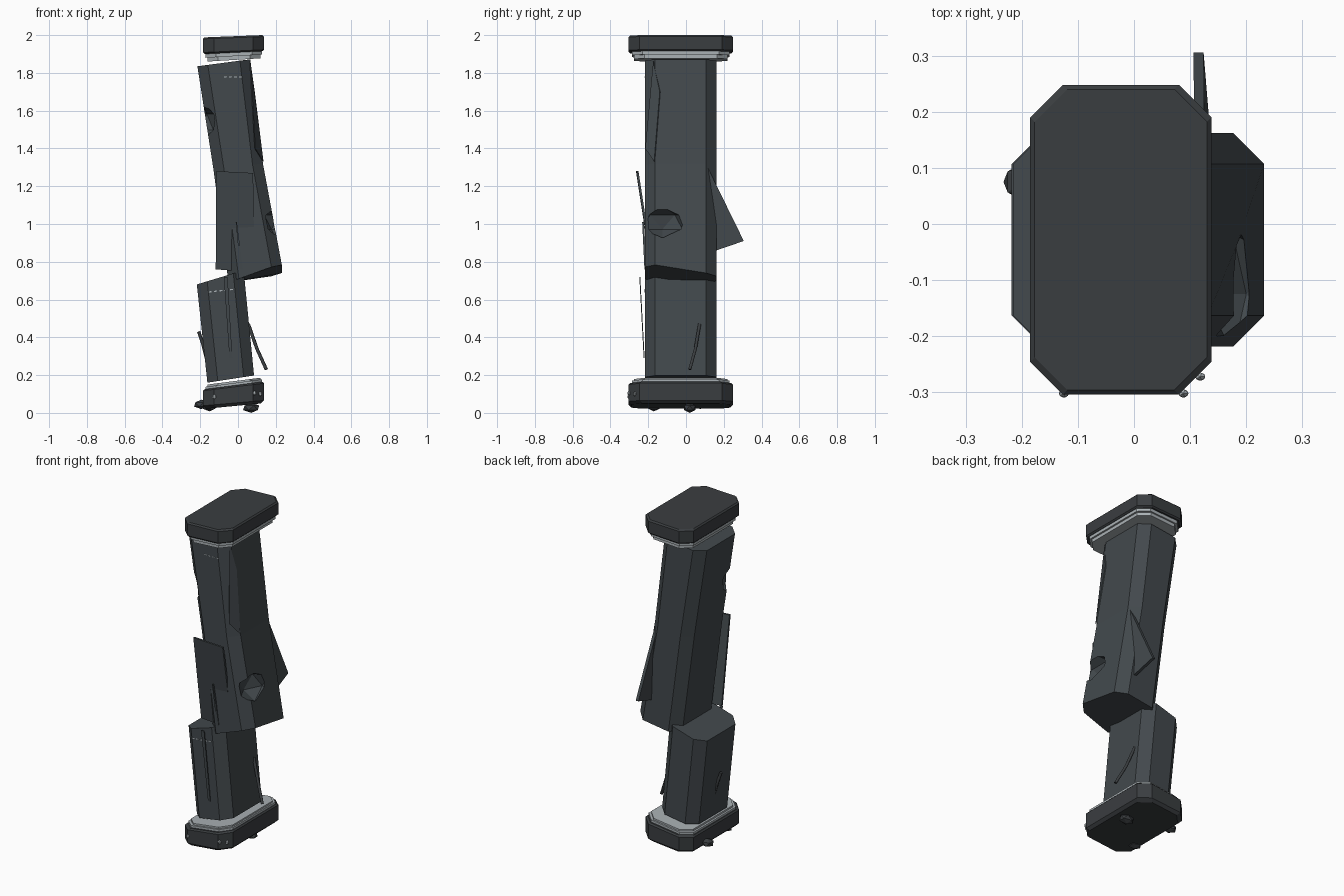
import bpy, bmesh
from mathutils import Vector

if "Cube" in bpy.data.objects:
    bpy.data.objects.remove(bpy.data.objects["Cube"])


def material(name, rgb):
    m = bpy.data.materials.new(name)
    m.use_nodes = True
    m.diffuse_color = (*rgb, 1)
    m.node_tree.nodes["Principled BSDF"].inputs["Base Color"].default_value = (*rgb, 1)
    return m


STONE = material("slate stone", (0.055, 0.066, 0.073))
DARK = material("dark cap stone", (0.042, 0.047, 0.051))
TRIM = material("pale grey trim", (0.40, 0.44, 0.46))


def finish(name, bm, mat):
    bmesh.ops.recalc_face_normals(bm, faces=bm.faces)
    mesh = bpy.data.meshes.new(name)
    bm.to_mesh(mesh)
    bm.free()
    mesh.materials.append(mat)
    ob = bpy.data.objects.new(name, mesh)
    bpy.context.collection.objects.link(ob)
    return ob


def octagon(x0, x1, y0, y1, c, zl, zr, slope=0):
    """Chamfered rectangle whose height runs from zl at x0 to zr at x1."""
    xy = [(x0 + c, y0), (x1 - c, y0), (x1, y0 + c), (x1, y1 - c),
          (x1 - c, y1), (x0 + c, y1), (x0, y1 - c), (x0, y0 + c)]
    ym = (y0 + y1) / 2
    return [(x, y, zl + (zr - zl) * (x - x0) / (x1 - x0)
             + slope * (y - ym) * (x - x0) / (x1 - x0)) for x, y in xy]


def loft(name, rings, mat):
    bm = bmesh.new()
    loops = [[bm.verts.new(p) for p in r] for r in rings]
    for a, b in zip(loops, loops[1:]):
        for i in range(len(a)):
            j = (i + 1) % len(a)
            bm.faces.new((a[i], a[j], b[j], b[i]))
    bm.faces.new(loops[0])
    bm.faces.new(loops[-1])
    return finish(name, bm, mat)


def slab(name, outline, offset, mat):
    """Flat outline given thickness along an offset."""
    o = Vector(offset)
    return loft(name, [outline, [Vector(p) + o for p in outline]], mat)


def rock(name, centre, radii, mat, detail=1):
    bm = bmesh.new()
    bmesh.ops.create_icosphere(bm, subdivisions=detail, radius=1)
    for v in bm.verts:
        v.co = Vector(c + a * r for c, a, r in zip(centre, v.co, radii))
    return finish(name, bm, mat)


def rod(name, points, radius, mat):
    curve = bpy.data.curves.new(name, "CURVE")
    curve.dimensions = "3D"
    curve.bevel_depth = radius
    curve.bevel_resolution = 1
    curve.use_fill_caps = True
    s = curve.splines.new("POLY")
    s.points.add(len(points) - 1)
    for p, co in zip(s.points, points):
        p.co = (*co, 1)
    curve.materials.append(mat)
    ob = bpy.data.objects.new(name, curve)
    bpy.context.collection.objects.link(ob)


def bite(target, centre, radii):
    cutter = rock("bite_cutter", centre, radii, STONE)
    mod = target.modifiers.new("bite", "BOOLEAN")
    mod.operation = "DIFFERENCE"
    mod.solver = "EXACT"
    mod.object = cutter
    bpy.context.view_layer.objects.active = target
    bpy.ops.object.modifier_apply(modifier=mod.name)
    bpy.data.objects.remove(cutter)


# End caps with softened rims
def cap(name, lows, highs, rim_low, rim_high):
    def ring(inset, zs, dz):
        return octagon(-.185 + inset, .138 - inset, -.304 + inset, .248 - inset,
                       .058, zs[0] + dz, zs[1] + dz)
    loft(name, [ring(rim_low, lows, 0), ring(0, lows, rim_low),
                ring(0, highs, -rim_high), ring(rim_high, highs, 0)], DARK)


cap("top_cap", (1.9, 1.915), (1.988, 2.0), .008, .008)
cap("foot_cap", (.022, .05), (.125, .165), .016, .008)


# Pale stepped collars between caps and shaft
def collar(name, inset, zl, zr, h):
    loft(name, [octagon(-.172 + inset, .128 - inset, -.285 + inset, .23 - inset,
                        .055, zl + d, zr + d) for d in (0, h)], TRIM)


collar("top_collar", 0, 1.88, 1.897, .022)
collar("top_collar_step", .01, 1.86, 1.877, .022)
collar("foot_collar", 0, .118, .158, .02)
collar("foot_collar_step", .01, .132, .168, .018)

# Broken shaft: leaning upper piece and lower stump
Y = (-.218, .162)
upper = loft("upper_shaft", [
    octagon(-.05, .232, *Y, .055, .69, .762, -.16),
    octagon(-.13, .132, *Y, .055, 1.29, 1.32),
    octagon(-.215, .065, *Y, .055, 1.835, 1.872)], STONE)
bite(upper, (.2, -.125, 1.01), (.085, .125, .085))
bite(upper, (-.185, -.19, 1.54), (.075, .095, .095))

lower = loft("lower_shaft", [
    octagon(-.162, .085, *Y, .055, .16, .198),
    octagon(-.218, .03, *Y, .055, .68, .755)], STONE)

# Loose slab leaning on the front
slab("front_slab", [(-.115, -.265, 1.28), (.08, -.262, 1.27), (.085, -.205, .90),
                    (.01, -.185, .75), (-.118, -.185, .76)], (0, .012, 0), STONE)

# Split fin at the back
slab("back_fin", [(.108, .10, 1.33), (.106, .306, .91), (.118, .16, .86),
                  (.118, .10, .86)], (.018, 0, 0), STONE)

# Thin flake along the upper right front edge
slab("edge_flake", [(.062, -.17, 1.86), (.085, -.135, 1.70), (.131, -.165, 1.33),
                    (.088, -.212, 1.40)], (.004, -.004, 0), STONE)

# Narrow splinters on the front
slab("lower_splinter", [(-.075, -.247, .72), (-.055, -.247, .72),
                        (-.03, -.224, .29), (-.045, -.224, .29)], (0, .005, 0), STONE)
slab("upper_splinter", [(-.012, -.232, 1.01), (-.006, -.232, 1.01),
                        (.026, -.22, .76), (.012, -.22, .76)], (0, .01, 0), STONE)

# Bent rods sticking out of the stump
rod("right_rod", [(.055, .072, .47), (.10, .05, .34), (.15, .02, .23)], .009, DARK)
rod("left_rod", [(-.208, -.04, .43), (-.185, -.035, .36), (-.16, -.03, .26)], .009, DARK)

# Rubble under the foot
rock("left_rubble", (-.195, .075, .045), (.042, .035, .025), DARK)
rock("right_rubble", (.07, .02, .027), (.048, .035, .027), DARK)
rock("front_rubble", (-.15, -.17, .033), (.04, .035, .025), DARK)

# Small studs on the front and corner of the foot
for x, y, z in ((-.125, -.302, .085), (.088, -.302, .105), (.118, -.272, .10)):
    rock("foot_stud", (x, y, z), (.01, .008, .014), TRIM)

# Faint dashed inlays across the shaft front
for i in range(5):
    x = -.155 + i * .028
    slab("lower_dash", [(x, -.22, .637 + i * .003), (x + .016, -.22, .639 + i * .003),
                        (x + .016, -.22, .645 + i * .003), (x, -.22, .643 + i * .003)],
         (0, .004, 0), TRIM)
for i in range(4):
    x = -.075 + i * .027
    slab("upper_dash", [(x, -.22, 1.776), (x + .016, -.22, 1.777),
                        (x + .016, -.22, 1.781), (x, -.22, 1.780)], (0, .004, 0), TRIM)
